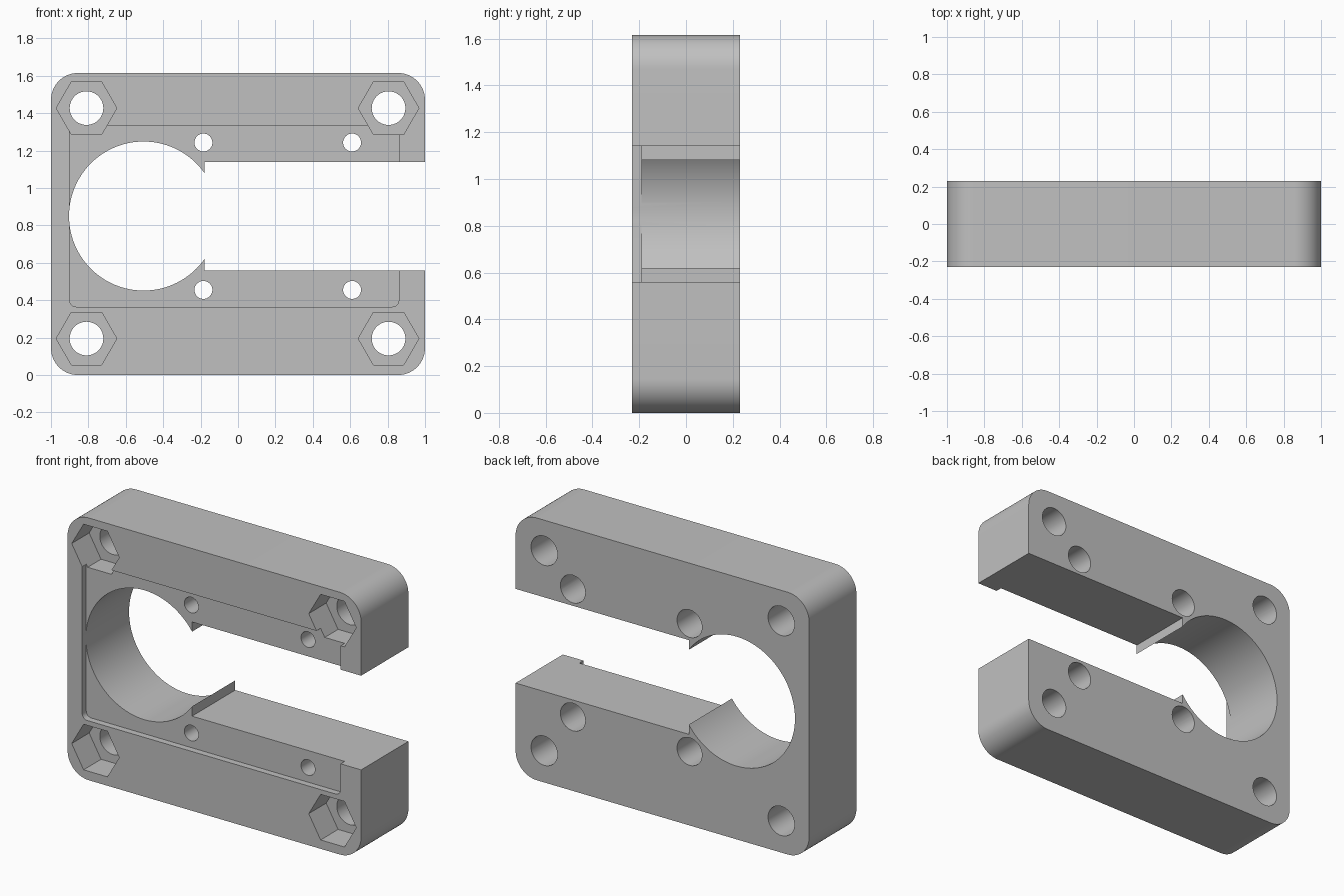
import bpy, bmesh
from math import pi, cos, sin, radians

cube = bpy.data.objects.get("Cube")
if cube:
    bpy.data.objects.remove(cube, do_unlink=True)

grey = bpy.data.materials.new("plain grey")
grey.use_nodes = True
color = (0.53, 0.53, 0.53, 1)
grey.diffuse_color = color
grey.node_tree.nodes["Principled BSDF"].inputs["Base Color"].default_value = color

FRONT, BACK, OUT = -0.23, 0.23, 0.1   # OUT: how far cutters overshoot
MID_Z = 0.8075


def polygon(cx, cz, r, sides):
    return [(cx + r * cos(2 * pi * i / sides), cz + r * sin(2 * pi * i / sides))
            for i in range(sides)]


def rounded_rect(x0, x1, z0, z1, r, steps):
    points = []
    corners = [(x1 - r, z1 - r), (x0 + r, z1 - r), (x0 + r, z0 + r), (x1 - r, z0 + r)]
    for k, (cx, cz) in enumerate(corners):
        for i in range(steps + 1):
            a = pi / 2 * (k + i / steps)
            points.append((cx + r * cos(a), cz + r * sin(a)))
    return points


def prism(name, outline, y0, y1):
    """Extrude an outline in x and z from y0 to y1."""
    bm = bmesh.new()
    face = bm.faces.new([bm.verts.new((x, y0, z)) for x, z in outline])
    grown = bmesh.ops.extrude_face_region(bm, geom=[face])["geom"]
    moved = [v for v in grown if isinstance(v, bmesh.types.BMVert)]
    bmesh.ops.translate(bm, verts=moved, vec=(0, y1 - y0, 0))
    bmesh.ops.recalc_face_normals(bm, faces=bm.faces)
    mesh = bpy.data.meshes.new(name)
    bm.to_mesh(mesh)
    bm.free()
    mesh.materials.append(grey)
    obj = bpy.data.objects.new(name, mesh)
    bpy.context.collection.objects.link(obj)
    return obj


# Rounded block
block = prism("clamp_block", rounded_rect(-1, 1, 0, 2 * MID_Z, 0.145, 16), FRONT, BACK)

# Shallow recess in the front, round bore and open slot
cutters = [
    prism("recess_cutter", rounded_rect(-0.901, 0.86, 0.365, 1.335, 0.035, 6),
          FRONT - OUT, FRONT + 0.04),
    prism("bore_cutter", polygon(-0.505, 0.85, 0.3985, 96), FRONT - OUT, BACK + OUT),
    prism("slot_cutter", [(-0.18, 0.56), (1.2, 0.56), (1.2, 1.14), (-0.18, 1.14)],
          FRONT - OUT, BACK + OUT),
]

# Corner bolt holes with hexagonal nut pockets
for x in (-0.81, 0.805):
    for z in (0.195, 1.427):
        cutters.append(prism("bolt_hole_cutter", polygon(x, z, 0.09, 40),
                             FRONT - OUT, BACK + OUT))
        cutters.append(prism("nut_pocket_cutter", polygon(x, z, 0.162, 6),
                             FRONT - OUT, FRONT + 0.17))

# Small screw holes, counterbored from the back
for x in (-0.185, 0.61):
    for z in (0.455, 1.243):
        cutters.append(prism("screw_hole_cutter", polygon(x, z, 0.048, 32),
                             FRONT - OUT, BACK + OUT))
        cutters.append(prism("counterbore_cutter", polygon(x, z, 0.085, 40),
                             -0.08, BACK + OUT))

bpy.context.view_layer.objects.active = block
for cutter in cutters:
    mod = block.modifiers.new("cut", 'BOOLEAN')
    mod.operation = 'DIFFERENCE'
    mod.solver = 'EXACT'
    mod.object = cutter
    bpy.ops.object.modifier_apply(modifier=mod.name)
    bpy.data.objects.remove(cutter, do_unlink=True)

# Smooth the round walls, keep the edges sharp
for obj in bpy.context.selected_objects:
    obj.select_set(False)
block.select_set(True)
bpy.ops.object.shade_smooth_by_angle(angle=radians(30))
